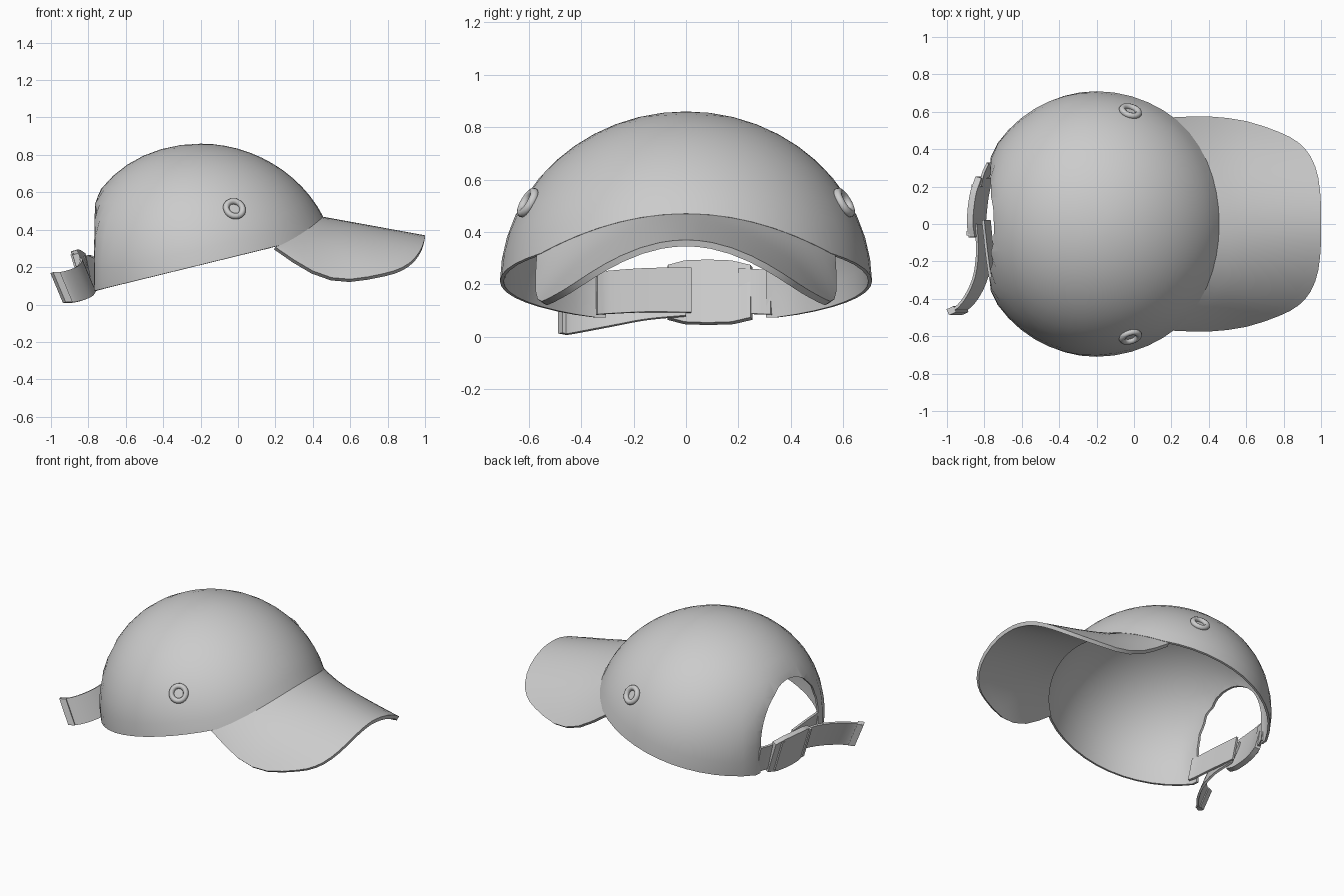
import bpy, bmesh, math
from mathutils import Vector

if "Cube" in bpy.data.objects:
    bpy.data.objects.remove(bpy.data.objects["Cube"])

B, C = 0.71, 0.66            # crown half width and height
CX, CZ = -0.2, 0.2           # crown centre


def grid(name, rows, thick=0, offset=-1, cyclic=False, angle=35):
    """Skin rows of points into a sheet, thicken it and shade it."""
    bm = bmesh.new()
    vs = [[bm.verts.new(p) for p in r] for r in rows]
    n = len(rows[0])
    for a, b in zip(vs, vs[1:]):
        for j in range(n if cyclic else n - 1):
            k = (j + 1) % n
            bm.faces.new((a[j], a[k], b[k], b[j]))
    bmesh.ops.remove_doubles(bm, verts=bm.verts, dist=1e-4)
    me = bpy.data.meshes.new(name)
    bm.to_mesh(me)
    bm.free()
    ob = bpy.data.objects.new(name, me)
    bpy.context.collection.objects.link(ob)
    if thick:
        m = ob.modifiers.new("thickness", 'SOLIDIFY')
        m.thickness, m.offset = thick, offset
        apply(ob, m)
    smooth(ob, angle)
    return ob


def select(ob):
    bpy.ops.object.select_all(action='DESELECT')
    ob.select_set(True)
    bpy.context.view_layer.objects.active = ob


def apply(ob, m):
    select(ob)
    bpy.ops.object.modifier_apply(modifier=m.name)


def smooth(ob, angle=35):
    select(ob)
    bpy.ops.object.shade_smooth_by_angle(angle=math.radians(angle))


def spline(pts, steps=4):
    """Catmull-Rom curve through points."""
    p = [Vector(q) for q in pts]
    p = [2 * p[0] - p[1]] + p + [2 * p[-1] - p[-2]]
    out = []
    for a, b, c, d in zip(p, p[1:], p[2:], p[3:]):
        for i in range(steps):
            t = i / steps
            out.append(0.5 * (2 * b + (c - a) * t + (2 * a - 5 * b + 4 * c - d) * t * t
                              + (3 * b - a - 3 * c + d) * t ** 3))
    return out + [p[-2]]


# --- crown: dome with a flattened back and a slanted rim that rises over the brim
def dome(u, f):
    up = max(0, math.sin(f)) ** 2
    a = 0.722 - 0.02 * up if math.cos(u) > 0 else 0.668 + 0.05 * up
    x = CX + a * math.cos(f) * math.cos(u)
    if x < -0.765:
        x = -0.765 + 0.15 * (x + 0.765)
    return Vector((x, B * math.cos(f) * math.sin(u), CZ + C * math.sin(f)))


def seam(y):
    return 0.47 - 0.16 * (y / 0.57) ** 2


def rim_angle(u):
    f = 0.0
    for _ in range(40):
        p = dome(u, f)
        z = 0.08 + 0.245 * (p.x + 0.74)
        if p.x > 0:
            z = max(z, seam(p.y))
        f += 0.5 * (math.asin((z - CZ) / C) - f)
    return f


SEG, ROWS = 48, 12
angles = [(2 * math.pi * j / SEG) for j in range(SEG)]
rims = [rim_angle(u) for u in angles]
crown = grid("crown", [[dome(u, f + (math.pi / 2 - f) * i / ROWS) for u, f in zip(angles, rims)]
                       for i in range(ROWS + 1)], 0.014, cyclic=True)

# --- arched opening at the back of the crown
arch = [(0.305, -0.2)] + [(0.305 * math.cos(math.pi * i / 20), 0.25 + 0.33 * math.sin(math.pi * i / 20))
                          for i in range(21)] + [(-0.305, -0.2)]
bm = bmesh.new()
face = bm.faces.new([bm.verts.new((-1.3, y, z)) for y, z in arch])
ext = bmesh.ops.extrude_face_region(bm, geom=[face])
bmesh.ops.translate(bm, vec=(0.9, 0, 0), verts=[v for v in ext["geom"] if isinstance(v, bmesh.types.BMVert)])
bmesh.ops.recalc_face_normals(bm, faces=bm.faces)
me = bpy.data.meshes.new("opening_cutter")
bm.to_mesh(me)
bm.free()
cutter = bpy.data.objects.new("opening_cutter", me)
bpy.context.collection.objects.link(cutter)
cutter.hide_render = True
cut = crown.modifiers.new("opening", 'BOOLEAN')
cut.operation, cut.object, cut.solver = 'DIFFERENCE', cutter, 'EXACT'
apply(crown, cut)
bpy.data.objects.remove(cutter)
smooth(crown, 50)


# --- brim: arched sheet between the crown seam and the outline
def brim_z(x, y):
    k = 0.65 + 0.37 * math.sin(math.pi / 2 * min(1, max(0, (x - 0.2) / 0.4)))
    return 0.555 - 0.185 * x - k * y * y


half = [(1, 0), (1, .1), (.985, .25), (.945, .36), (.88, .435), (.78, .49), (.6, .55), (.4, .575), (.2, .57)]
outline = [(x, y) for x, y in half[:0:-1]] + [(x, -y) for x, y in half]
outer = spline([(x, y, 0) for x, y in outline], 2)
N = len(outer) - 1
rows = []
for i in range(9):
    s, row = i / 8, []
    for j, o in enumerate(outer):
        y0 = 0.57 * (1 - 2 * j / N)
        z0 = seam(y0)
        f = math.asin((z0 - CZ) / C)
        x0 = CX + 0.72 * math.sqrt(max(0, math.cos(f) ** 2 - (y0 / B) ** 2)) - 0.006
        x, y = x0 + (o.x - x0) * s, y0 + (o.y - y0) * s
        row.append((x, y, brim_z(x, y) + (1 - s) * (z0 - brim_z(x0, y0))))
    rows.append(row)
grid("brim", rows, 0.025, angle=80)

# --- eyelets on both sides
for side in (-1, 1):
    n = Vector((0.36, side * 1.19, 0.71)).normalized()
    bpy.ops.mesh.primitive_torus_add(major_segments=20, minor_segments=8, major_radius=0.046, minor_radius=0.017,
                                     location=Vector((-0.02, side * 0.6, 0.51)) + n * 0.004,
                                     rotation=n.to_track_quat('Z', 'Y').to_euler())
    ring = bpy.context.object
    ring.name = "eyelet_" + ("left" if side > 0 else "right")
    smooth(ring, 60)


# --- strap parts: ribbons along a path of (x, y, z), leaning outward at the top
def ribbon(name, path, widths, thick, lean=0.3):
    pts = spline(path)
    rows = []
    for i, p in enumerate(pts):
        t = i / (len(pts) - 1) * (len(widths) - 1)
        k = min(int(t), len(widths) - 2)
        w = widths[k] + (widths[k + 1] - widths[k]) * (t - k)
        rows.append([p + Vector((lean, 0, -1)) * w, p + Vector((-lean, 0, 1)) * w])
    return grid(name, rows, thick, 0)


ribbon("strap_long", [(-.735, -.34, .165), (-.752, -.29, .17), (-.772, -.15, .178), (-.79, .02, .178)],
       [.08, .085], 0.014, 0.2)
ribbon("strap_short", [(-.808, .2, .175), (-.79, .27, .172), (-.765, .325, .17)], [.085, .085], 0.014, 0.2)
ribbon("buckle", [(-.838, -.07, .17), (-.842, .02, .17), (-.828, .15, .17), (-.802, .25, .17)],
       [.1, .117, .12, .117, .1], 0.034)
for name, y, x in (("buckle_bar_left", -.05, -.856), ("buckle_bar_right", .2, -.83)):
    ribbon(name, [(x, y - .012, .17), (x, y + .012, .17)], [.1, .1], 0.02)
ribbon("strap_tail", [(-.81, .0, .165), (-.803, -.15, .15), (-.82, -.28, .125), (-.863, -.38, .105),
                      (-.915, -.445, .092), (-.962, -.465, .09)], [.085, .08], 0.014, 0.42)
ribbon("tail_hem", [(-.925, -.455, .092), (-.962, -.472, .09)], [.08, .08], 0.035, 0.42)
